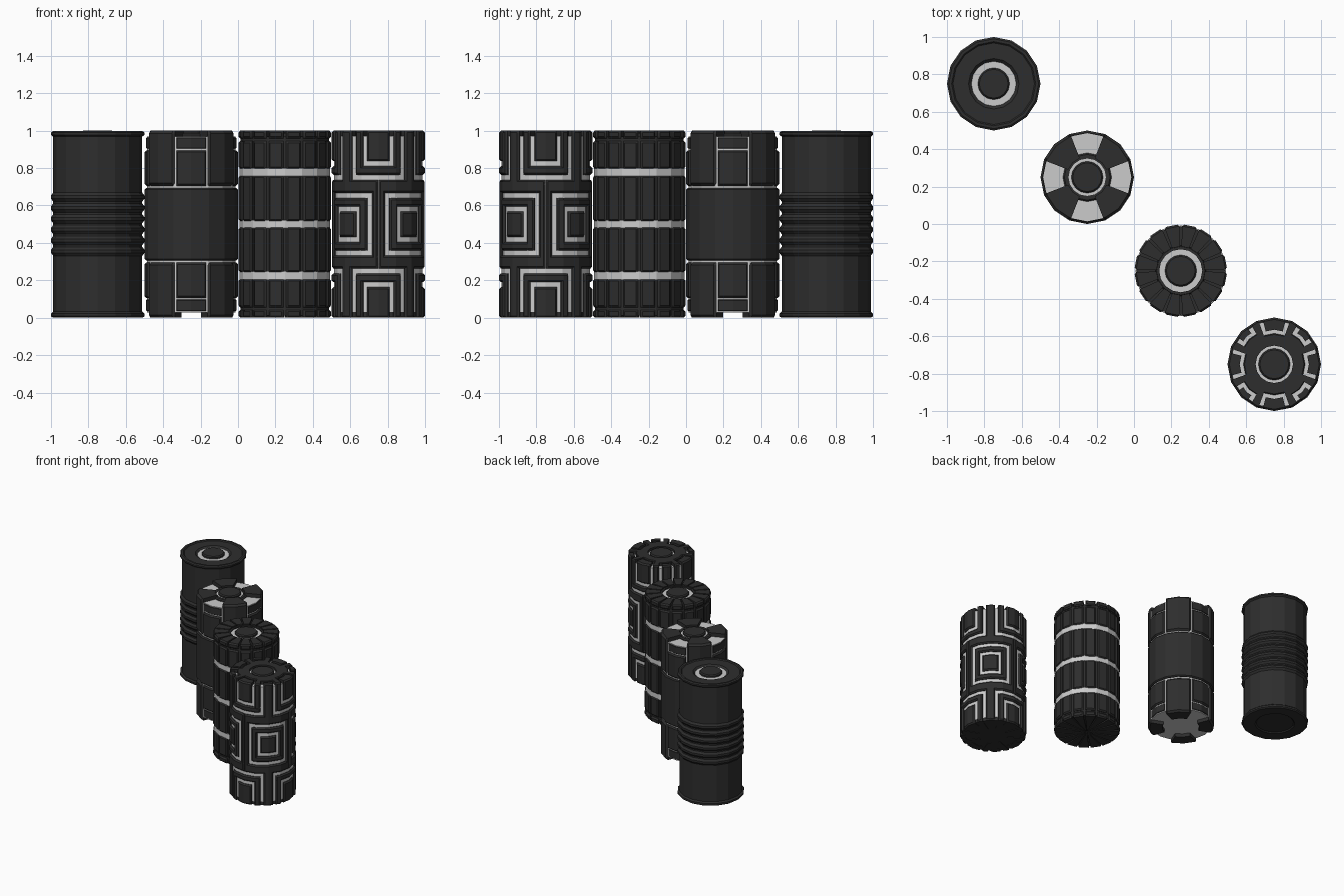
import bpy, bmesh, math

if "Cube" in bpy.data.objects:
    bpy.data.objects.remove(bpy.data.objects["Cube"])

N = 16
STEP = 2 * math.pi / N


def material(name, v):
    m = bpy.data.materials.new(name)
    m.diffuse_color = (v, v, v, 1)
    m.use_nodes = True
    m.node_tree.nodes["Principled BSDF"].inputs["Base Color"].default_value = m.diffuse_color
    return m


DARK = material("dark grey", 0.027)
LIGHT = material("light grey", 0.6)


def point(r, a, z):
    """Point on a 16-sided prism of corner radius r."""
    r *= math.cos(STEP / 2) / math.cos(a % STEP - STEP / 2)
    return (r * math.cos(a), r * math.sin(a), z)


def finish(bm, name, mat, centre):
    bmesh.ops.recalc_face_normals(bm, faces=bm.faces)
    me = bpy.data.meshes.new(name)
    bm.to_mesh(me)
    bm.free()
    me.materials.append(mat)
    ob = bpy.data.objects.new(name, me)
    ob.location = (centre[0], centre[1], 0)
    bpy.context.collection.objects.link(ob)


def lathe(bm, profile, closed=False):
    """Spin (r, z) points; open profiles get flat end caps."""
    rings = [[bm.verts.new(point(r, i * STEP, z)) for i in range(N)] for r, z in profile]
    pairs = list(zip(rings, rings[1:]))
    if closed:
        pairs.append((rings[-1], rings[0]))
    else:
        bm.faces.new(rings[0])
        bm.faces.new(rings[-1])
    for a, b in pairs:
        for i in range(N):
            j = (i + 1) % N
            bm.faces.new((a[i], a[j], b[j], b[i]))


def ring(bm, r0, r1, z0, z1, c=0.008):
    lathe(bm, [(r0, z0), (r1 - c, z0), (r1, z0 + c), (r1, z1 - c), (r1 - c, z1), (r0, z1)], True)


def panel(bm, r0, r1, d0, d1, z0, z1, c=0.01):
    """Curved block between angles d0 and d1 (degrees) with chamfered outer edges."""
    a0, a1, rc = math.radians(d0), math.radians(d1), r1 - c
    e = c / r1
    k = [i * STEP for i in range(-N, 2 * N) if a0 + e + 0.01 < i * STEP < a1 - e - 0.01]
    rows = []
    for a in [a0, a0 + e] + k + [a1 - e, a1]:
        ro = rc if a in (a0, a1) else r1
        prof = [(r0, z0), (rc, z0), (ro, z0 + c), (ro, z1 - c), (rc, z1), (r0, z1)]
        rows.append([bm.verts.new(point(r, a, z)) for r, z in prof])
    for p, q in zip(rows, rows[1:]):
        for i in range(6):
            j = (i + 1) % 6
            bm.faces.new((p[i], p[j], q[j], q[i]))
    bm.faces.new(rows[0])
    bm.faces.new(rows[-1])


def cylinder(name, mat, centre, r, z0, z1, c=0.0):
    bm = bmesh.new()
    prof = [(r, z0), (r, z1)] if not c else [(r, z0), (r, z1 - c), (r - c, z1)]
    lathe(bm, prof)
    finish(bm, name, mat, centre)


def hub(name, centre, light_r, z):
    """Central cap sitting in a light ring."""
    cylinder(name + "_hub_ring", LIGHT, centre, light_r, 0.9, z)
    cylinder(name + "_hub_cap", DARK, centre, 0.085, 0.9, 1.0, 0.008)


# Ribbed drum
C = (-0.75, 0.75)
bm = bmesh.new()
prof = [(0.14, 0.008), (0.15, 0.0), (0.24, 0.0), (0.25, 0.008), (0.25, 0.022), (0.238, 0.032)]
for i in range(6):
    z = 0.355 + 0.058 * i
    prof += [(0.238, z - 0.024), (0.25, z - 0.008), (0.25, z + 0.008), (0.238, z + 0.024)]
prof += [(0.238, 0.968), (0.25, 0.978), (0.25, 0.99), (0.24, 0.997), (0.225, 0.997),
         (0.218, 0.99), (0.135, 0.99), (0.12, 0.975)]
lathe(bm, prof)
finish(bm, "ribbed_drum_body", DARK, C)
hub("ribbed_drum", C, 0.12, 0.98)

# Cross drum: light core, dark belt, four corner sectors and four pads
C = (-0.25, 0.25)
cylinder("cross_drum_core", LIGHT, C, 0.236, 0.028, 0.97)
bm = bmesh.new()
ring(bm, 0.2, 0.25, 0.307, 0.693)
ring(bm, 0.1, 0.13, 0.93, 0.985)
for q in range(4):
    a = 90 * q
    for z0, z1 in ((0.0, 0.295), (0.705, 1.0)):
        panel(bm, 0.2, 0.25, a + 21.5, a + 68.5, z0, z1, 0.014)
    panel(bm, 0.14, 0.21, a + 21.5, a + 68.5, 0.0, 0.04, 0.001)
    panel(bm, 0.11, 0.21, a + 21.5, a + 68.5, 0.94, 1.0, 0.001)
    for z0, z1 in ((0.105, 0.295), (0.705, 0.895)):
        panel(bm, 0.2, 0.25, a - 19.5, a + 19.5, z0, z1)
    for z0, z1 in ((0.036, 0.096), (0.904, 0.964)):
        panel(bm, 0.2, 0.241, a - 19.5, a + 19.5, z0, z1, 0.003)
finish(bm, "cross_drum_panels", DARK, C)
hub("cross_drum", C, 0.1, 0.98)

# Slatted drum: dark core, light bands, rows of slats
C = (0.25, -0.25)
cylinder("slatted_drum_core", DARK, C, 0.236, 0.012, 0.97)
bm = bmesh.new()
for z in (0.225, 0.5, 0.778):
    ring(bm, 0.2, 0.242, z - 0.022, z + 0.022, 0.001)
finish(bm, "slatted_drum_bands", LIGHT, C)
bm = bmesh.new()
rows = [(0.055, 0.207), (0.243, 0.484), (0.516, 0.76), (0.796, 0.945)]
for i in range(N):
    a0, a1 = 22.5 * i + 1.8, 22.5 * i + 20.7
    for z0, z1 in rows:
        panel(bm, 0.2, 0.25, a0, a1, z0, z1)
    panel(bm, 0.13, 0.25, a0, a1, 0.958, 1.0)
    panel(bm, 0.015, 0.25, a0, a1, 0.0, 0.042)
ring(bm, 0.115, 0.135, 0.93, 0.99, 0.006)
finish(bm, "slatted_drum_slats", DARK, C)
hub("slatted_drum", C, 0.116, 0.98)

# Maze drum: light core with nested square panels
C = (0.75, -0.75)
cylinder("maze_drum_core", LIGHT, C, 0.236, 0.03, 0.972)
cylinder("maze_drum_base", DARK, C, 0.234, 0.004, 0.03)
bm = bmesh.new()
ring(bm, 0.1, 0.165, 0.94, 1.0, 0.006)
for q in range(4):
    a = 90 * q
    # centre squares with their frames
    d = a + 45
    panel(bm, 0.2, 0.25, d - 14.5, d + 14.5, 0.432, 0.568)
    for s in (-25.25, 25.25):
        panel(bm, 0.2, 0.25, d + s - 5.25, d + s + 5.25, 0.36, 0.64)
    for z0, z1 in ((0.36, 0.405), (0.595, 0.64)):
        panel(bm, 0.2, 0.25, d - 30.5, d + 30.5, z0, z1)
    # uprights between the squares
    panel(bm, 0.2, 0.25, a + 0.4, a + 8.5, 0.28, 0.72)
    panel(bm, 0.2, 0.25, a - 8.5, a - 0.4, 0.28, 0.72)
    # upper and lower halves mirror each other
    for up in (True, False):
        def span(z0, z1):
            return (z0, z1) if up else (1 - z1, 1 - z0)
        panel(bm, 0.2, 0.25, a + 0.4, a + 89.6, *span(0.667, 0.737))
        panel(bm, 0.21, 0.25, d - 8.5, d + 8.5, *span(0.69, 1.0))
        panel(bm, 0.185, 0.25, a - 14.5, a + 14.5, *span(0.837, 1.0))
        panel(bm, 0.2, 0.25, a - 30.5, a + 30.5, *span(0.764, 0.81))
        for s in (-25.25, 25.25):
            panel(bm, 0.11, 0.25, a + s - 5.25, a + s + 5.25, *span(0.764, 1.0))
    panel(bm, 0.12, 0.19, a + 29, a + 61, 0.94, 1.0, 0.004)
finish(bm, "maze_drum_panels", DARK, C)
hub("maze_drum", C, 0.1, 0.98)
